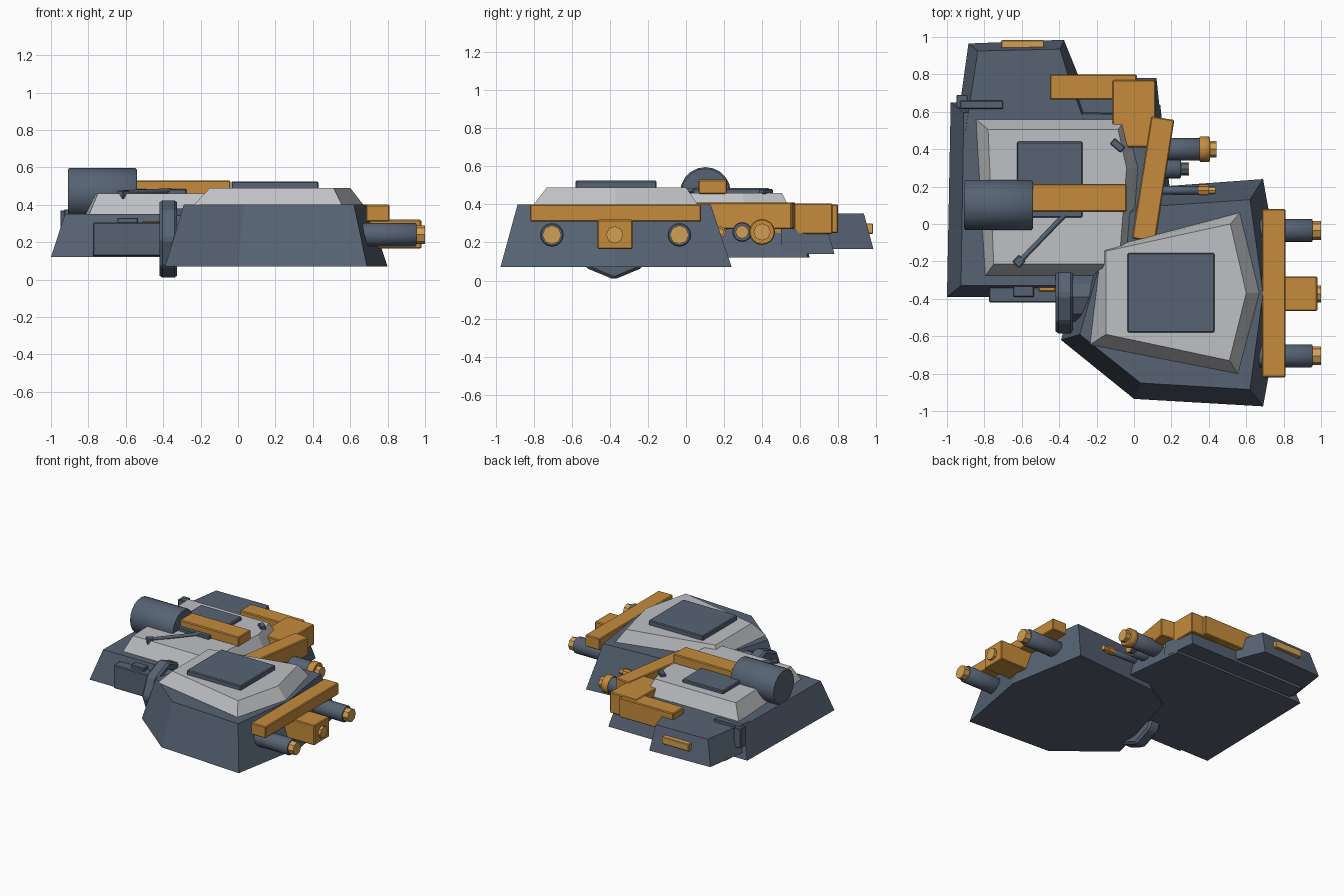
import bpy, bmesh, math
from mathutils import Vector

if "Cube" in bpy.data.objects:
    bpy.data.objects.remove(bpy.data.objects["Cube"], do_unlink=True)


def material(name, rgb):
    m = bpy.data.materials.new(name)
    m.use_nodes = True
    m.diffuse_color = (*rgb, 1)
    m.node_tree.nodes["Principled BSDF"].inputs["Base Color"].default_value = (*rgb, 1)
    return m


slate = material("slate_blue", (0.095, 0.125, 0.175))
amber = material("amber", (0.56, 0.26, 0.045))
gold = material("pale_amber", (0.64, 0.35, 0.09))
grey = material("light_grey", (0.52, 0.53, 0.55))


def finish(name, bm, mat, bevel=0.0):
    bmesh.ops.recalc_face_normals(bm, faces=bm.faces)
    me = bpy.data.meshes.new(name)
    bm.to_mesh(me)
    bm.free()
    me.materials.append(mat)
    ob = bpy.data.objects.new(name, me)
    bpy.context.collection.objects.link(ob)
    if bevel:
        mod = ob.modifiers.new("edge", "BEVEL")
        mod.width, mod.segments = bevel, 1
    return ob


def frustum(name, mat, base, top, z0, z1):
    """Solid between two outlines with equal point counts."""
    bm = bmesh.new()
    lo = [bm.verts.new((x, y, z0)) for x, y in base]
    hi = [bm.verts.new((x, y, z1)) for x, y in top]
    bm.faces.new(lo)
    bm.faces.new(hi)
    for i in range(len(lo)):
        j = (i + 1) % len(lo)
        bm.faces.new((lo[i], lo[j], hi[j], hi[i]))
    return finish(name, bm, mat)


def box(name, mat, xs, ys, zs, bevel=0.006, turn=0.0):
    """Box from axis ranges, turned about its own vertical axis."""
    bm = bmesh.new()
    bmesh.ops.create_cube(bm, size=1)
    size = [b - a for a, b in (xs, ys, zs)]
    bmesh.ops.scale(bm, vec=size, verts=bm.verts)
    ob = finish(name, bm, mat, bevel)
    ob.location = [(a + b) / 2 for a, b in (xs, ys, zs)]
    ob.rotation_euler.z = turn
    return ob


def rod(name, mat, start, end, radius, sides=16, bevel=0.0, smooth=True):
    """Cylinder between two points."""
    a, b = Vector(start), Vector(end)
    bm = bmesh.new()
    bmesh.ops.create_cone(bm, cap_ends=True, segments=sides, radius1=radius,
                          radius2=radius, depth=(b - a).length)
    for f in bm.faces:
        f.smooth = smooth and len(f.verts) == 4
    ob = finish(name, bm, mat, bevel)
    ob.location = (a + b) / 2
    ob.rotation_mode = "QUATERNION"
    ob.rotation_quaternion = (b - a).to_track_quat("Z", "Y")
    return ob


def x_rod(name, mat, x0, x1, y, z, radius, **kw):
    return rod(name, mat, (x0, y, z), (x1, y, z), radius, **kw)


# Main armoured hull with raised deck and hatch
frustum("main_hull", slate,
        [(-.39, -.62), (0, -.935), (.69, -.975), (.8, -.37), (.69, .24), (0, .19), (-.2, .08)],
        [(-.29, -.59), (.035, -.85), (.62, -.885), (.69, -.37), (.62, .13), (.03, .09), (-.12, 0)],
        .07, .40)
frustum("main_deck", grey,
        [(-.235, -.645), (.555, -.8), (.67, -.37), (.565, .06), (-.175, -.135)],
        [(-.15, -.59), (.51, -.73), (.6, -.37), (.515, 0), (-.15, -.145)],
        .40, .49)
box("main_hatch", slate, (-.035, .43), (-.58, -.155), (.48, .525))

# Nose crossbar, sensor box and paired barrels
box("nose_crossbar", amber, (.685, .81), (-.82, .08), (.31, .40))
box("nose_sensor_box", amber, (.70, .98), (-.465, -.28), (.165, .32))
x_rod("nose_lens", gold, .95, 1.0, -.375, .24, .045, sides=8, smooth=False)
for side, y in (("right", -.705), ("left", -.035)):
    x_rod(side + "_barrel", slate, .6, .955, y, .24, .062, bevel=.006)
    x_rod(side + "_barrel_tip", gold, .94, 1.0, y, .24, .05, sides=8, smooth=False)

# Rear hull with deck and hatch
frustum("rear_hull", slate,
        [(-1, -.39), (.1, -.39), (.19, .2), (.14, .64), (-.98, .65)],
        [(-.925, -.33), (.05, -.33), (.1, .2), (.07, .585), (-.91, .595)],
        .12, .35)
frustum("rear_deck", grey,
        [(-.795, -.275), (-.02, -.275), (.02, .3), (-.045, .56), (-.845, .56)],
        [(-.75, -.215), (-.08, -.215), (-.04, .3), (-.085, .505), (-.78, .505)],
        .35, .46)
box("rear_hatch", slate, (-.625, -.275), (.035, .44), (.45, .485))

# Stern blocks
frustum("stern_block", slate,
        [(-.95, .5), (-.18, .5), (-.30, .8), (-.375, .985), (-.885, .965)],
        [(-.90, .5), (-.25, .5), (-.355, .8), (-.395, .935), (-.835, .925)],
        .165, .352)
frustum("stern_filler", slate,
        [(-.9, .5), (.15, .5), (.12, .78), (-.88, .78)],
        [(-.8, .5), (.12, .5), (.08, .73), (-.8, .73)],
        .14, .32)
box("stern_light", gold, (-.71, -.48), (.94, .983), (.245, .3), bevel=.004)
box("side_rail", slate, (-.93, -.70), (.615, .66), (.33, .375), bevel=.004)
box("side_rail_post", slate, (-.95, -.89), (.62, .69), (.22, .37), bevel=.004)

# Roof engine drum with its arm
x_rod("roof_drum", slate, -.91, -.54, .102, .463, .133, sides=20, bevel=.008)
box("roof_arm", amber, (-.56, -.04), (.065, .215), (.455, .53))

# Jointed side arm
box("arm_rear", amber, (-.45, .015), (.665, .8), (.25, .40))
box("arm_elbow", amber, (-.115, .115), (.41, .77), (.245, .405))
box("arm_front", amber, (.04, .165), (-.09, .57), (.27, .41), turn=-math.radians(9))

# Side guns
x_rod("large_gun", slate, .05, .36, .40, .255, .06, bevel=.005)
x_rod("large_gun_collar", amber, .35, .405, .40, .255, .068, bevel=.005)
x_rod("large_gun_tip", gold, .39, .44, .40, .255, .045, sides=8, smooth=False)
x_rod("small_gun", slate, .05, .25, .295, .255, .052, bevel=.005)
x_rod("small_gun_tip", slate, .24, .29, .295, .255, .035, sides=8, smooth=False)
x_rod("small_gun_muzzle", gold, .285, .295, .295, .255, .035, sides=8, smooth=False)
x_rod("low_gun", slate, .1, .35, .18, .255, .022, bevel=.003)
x_rod("low_gun_collar", amber, .345, .40, .18, .255, .03, sides=8, smooth=False)
x_rod("low_gun_tip", gold, .39, .435, .18, .255, .02, sides=8, smooth=False)

# Eight-sided joint wheel, one corner pointing down
wheel = x_rod("joint_wheel", slate, -.42, -.325, -.378, .217, .212, sides=8,
              bevel=.015, smooth=False)
x_rod("joint_hub", slate, -.34, -.22, -.39, .25, .13, sides=8, smooth=False)

# Side storage boxes
box("storage_box", slate, (-.775, -.41), (-.42, -.30), (.125, .305))
box("storage_latch", slate, (-.645, -.535), (-.39, -.32), (.28, .33), bevel=.004)
box("storage_strip", amber, (-.51, -.42), (-.36, -.32), (.27, .312), bevel=.004)

# Folded antenna and small roof fittings
rod("antenna", slate, (-.61, -.2, .465), (-.36, .06, .475), .013, sides=8)
box("antenna_base", slate, (-.64, -.59), (-.225, -.175), (.425, .475), .005, turn=.8)
box("roof_sensor", slate, (-.125, -.05), (.4, .44), (.455, .48), .005, turn=-.7)
rod("roof_sensor_stem", slate, (-.09, .42, .42), (-.09, .42, .46), .014, sides=8)
